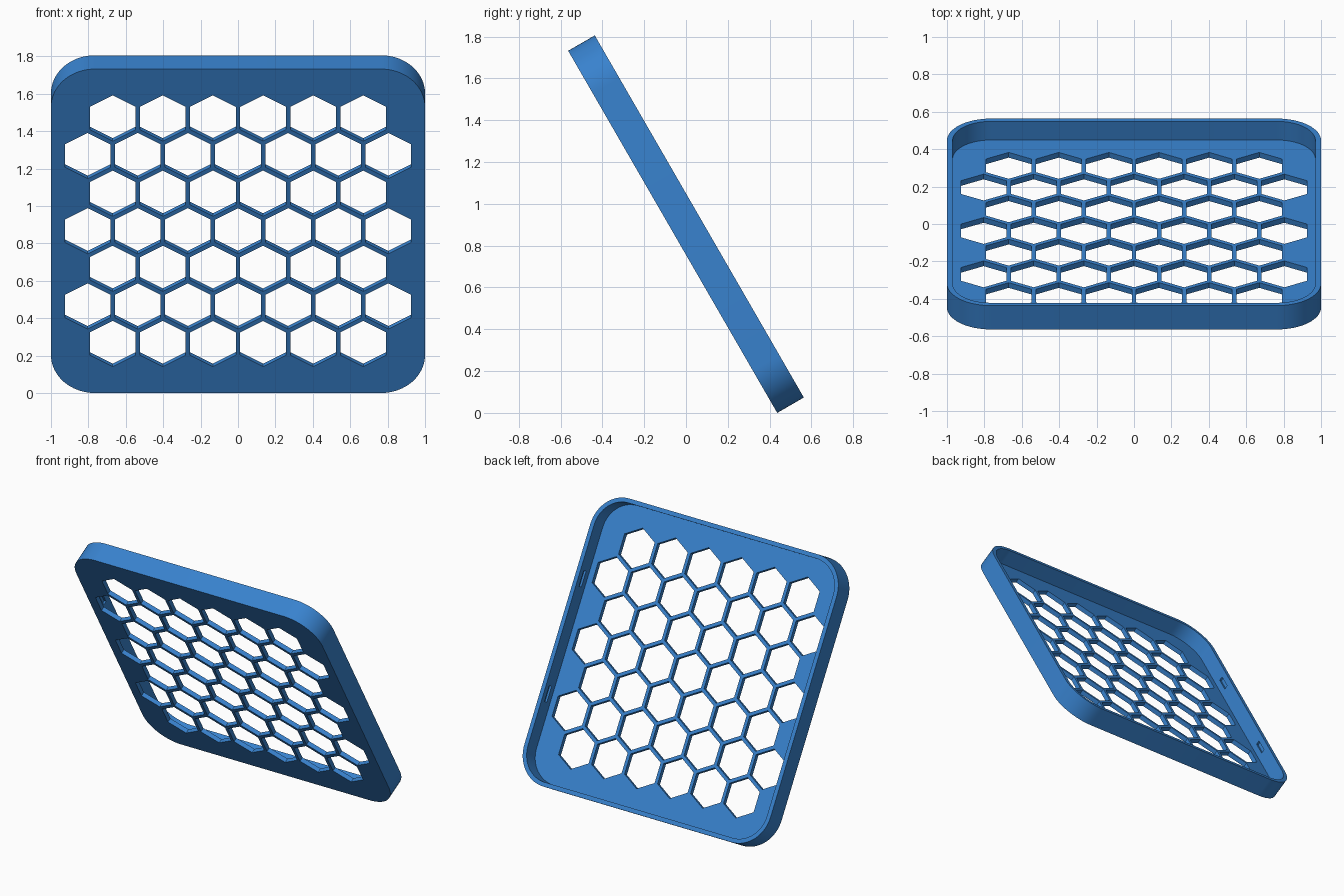
import bpy, bmesh, math
from mathutils import Matrix

if "Cube" in bpy.data.objects:
    bpy.data.objects.remove(bpy.data.objects["Cube"])

DEPTH, WALL, FLOOR = 0.147, 0.03, 0.032
CORNER = 0.235
PITCH, HEX_R = 0.268, 0.141
TILT = math.radians(-60)


def rounded_square(half, radius, segs=16):
    """Outline of a square with rounded corners."""
    pts = []
    for k, (sx, sy) in enumerate([(1, 1), (-1, 1), (-1, -1), (1, -1)]):
        for i in range(segs + 1):
            a = math.pi / 2 * (k + i / segs)
            pts.append((sx * (half - radius) + radius * math.cos(a),
                        sy * (half - radius) + radius * math.sin(a)))
    return pts


def prisms(name, outlines, z0, z1):
    """One object made of closed prisms, one for each outline."""
    bm = bmesh.new()
    for pts in outlines:
        face = bm.faces.new([bm.verts.new((x, y, z0)) for x, y in pts])
        top = bmesh.ops.extrude_face_region(bm, geom=[face])["geom"]
        bmesh.ops.translate(bm, vec=(0, 0, z1 - z0),
                            verts=[v for v in top if isinstance(v, bmesh.types.BMVert)])
    bmesh.ops.recalc_face_normals(bm, faces=bm.faces)
    mesh = bpy.data.meshes.new(name)
    bm.to_mesh(mesh)
    bm.free()
    obj = bpy.data.objects.new(name, mesh)
    bpy.context.collection.objects.link(obj)
    return obj


def cut(obj, cutter):
    """Subtract the cutter and remove it."""
    mod = obj.modifiers.new("cut", "BOOLEAN")
    mod.operation, mod.solver, mod.object = "DIFFERENCE", "EXACT", cutter
    bpy.context.view_layer.objects.active = obj
    bpy.ops.object.modifier_apply(modifier=mod.name)
    bpy.data.objects.remove(cutter)


# Shallow tray: floor with a thin rim
tray = prisms("honeycomb_tray", [rounded_square(1, CORNER)], 0, DEPTH)
cut(tray, prisms("hollow", [rounded_square(1 - WALL, CORNER - WALL)], FLOOR, DEPTH + 0.1))

# Honeycomb holes: rows of six and seven
hexes = []
for row in range(-3, 4):
    count = 6 if row % 2 else 7
    for i in range(count):
        cx = (i - (count - 1) / 2) * PITCH
        cy = row * PITCH * math.sqrt(3) / 2
        hexes.append([(cx + HEX_R * math.cos(math.radians(60 * k + 30)),
                       cy + HEX_R * math.sin(math.radians(60 * k + 30))) for k in range(6)])
cut(tray, prisms("hole_cutter", hexes, -0.05, 0.08))

# Blind clip slots inside the two side walls
slots = []
for sx in (-1, 1):
    for sy in (-0.4, 0.4):
        x0, x1 = sorted((sx * 0.94, sx * 0.985))
        slots.append([(x0, sy - 0.055), (x1, sy - 0.055), (x1, sy + 0.055), (x0, sy + 0.055)])
cut(tray, prisms("slot_cutter", slots, 0.075, 0.105))

# Lean the tray and stand it on the ground, centred
tray.data.transform(Matrix.Rotation(TILT, 4, "X"))
ys = [v.co.y for v in tray.data.vertices]
zs = [v.co.z for v in tray.data.vertices]
tray.data.transform(Matrix.Translation((0, -(min(ys) + max(ys)) / 2, -min(zs))))

# Blue plastic
blue = bpy.data.materials.new("blue plastic")
blue.diffuse_color = (0.04, 0.225, 0.62, 1)
blue.use_nodes = True
blue.node_tree.nodes["Principled BSDF"].inputs["Base Color"].default_value = blue.diffuse_color
tray.data.materials.clear()
tray.data.materials.append(blue)

bpy.ops.object.select_all(action="DESELECT")
tray.select_set(True)
bpy.context.view_layer.objects.active = tray
bpy.ops.object.shade_smooth_by_angle(angle=math.radians(30))
